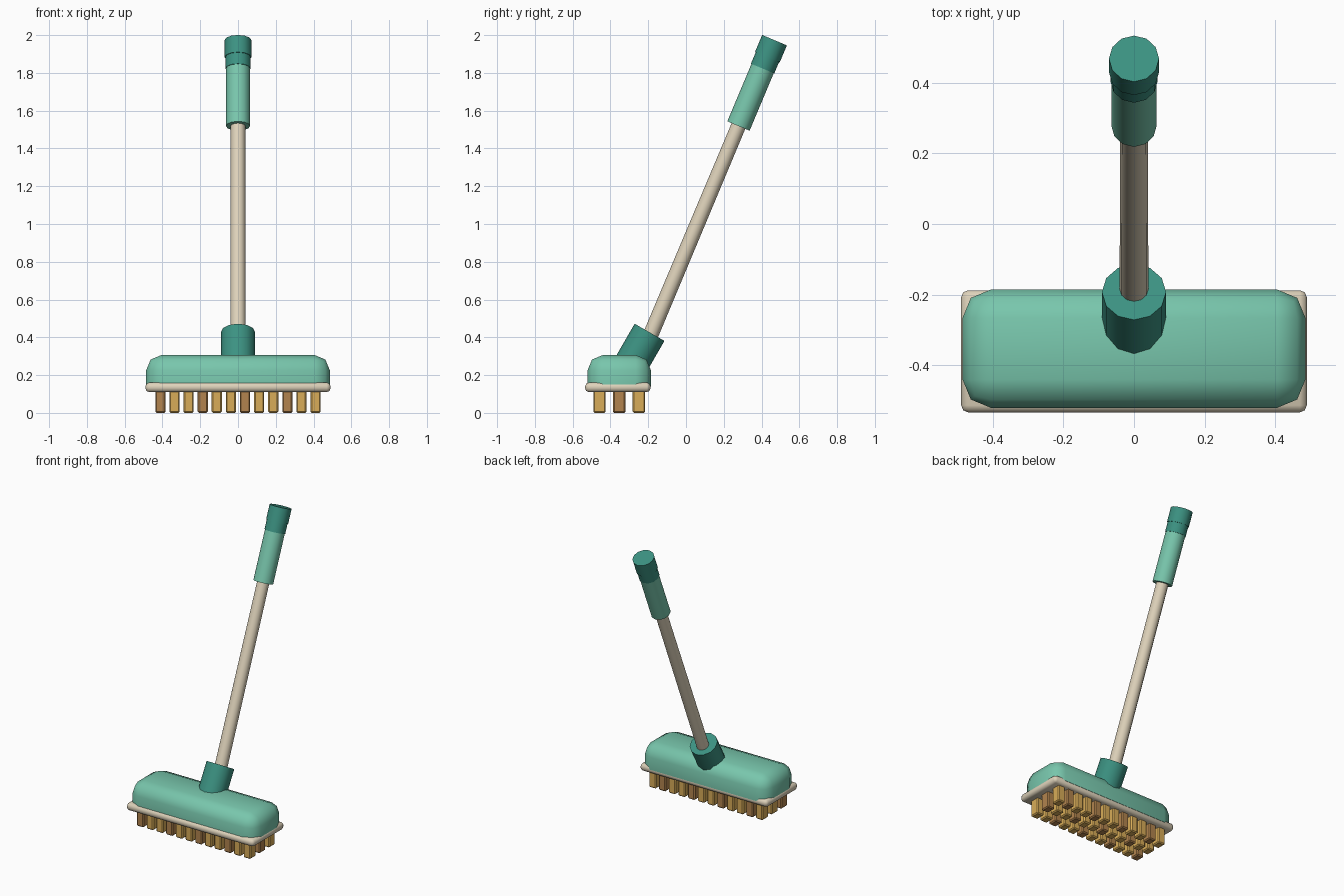
import bpy, bmesh, math
from mathutils import Vector, Matrix

if "Cube" in bpy.data.objects:
    bpy.data.objects.remove(bpy.data.objects["Cube"])


def material(name, rgb):
    lin = [((c / 255 + 0.055) / 1.055) ** 2.4 for c in rgb]
    m = bpy.data.materials.new(name)
    m.diffuse_color = (*lin, 1)
    m.use_nodes = True
    m.node_tree.nodes["Principled BSDF"].inputs["Base Color"].default_value = m.diffuse_color
    return m


MINT = material("mint green", (120, 198, 172))
TEAL = material("dark teal", (60, 146, 130))
CREAM = material("cream", (222, 210, 186))
GOLD = material("golden bristle", (216, 172, 88))
BROWN = material("brown bristle", (178, 132, 78))


def finish(name, bm, mat, angle):
    bmesh.ops.recalc_face_normals(bm, faces=bm.faces)
    me = bpy.data.meshes.new(name)
    bm.to_mesh(me)
    bm.free()
    ob = bpy.data.objects.new(name, me)
    bpy.context.collection.objects.link(ob)
    me.materials.append(mat)
    bpy.ops.object.select_all(action='DESELECT')
    ob.select_set(True)
    bpy.context.view_layer.objects.active = ob
    bpy.ops.object.shade_smooth_by_angle(angle=math.radians(angle))
    return ob


def add_box(bm, lo, hi, bevel, segments, keep=lambda e: True):
    """Box between two corners; edges passing keep() are rounded."""
    lo, hi = Vector(lo), Vector(hi)
    mat = Matrix.Translation((lo + hi) / 2) @ Matrix.Diagonal((*(hi - lo), 1))
    verts = bmesh.ops.create_cube(bm, size=1, matrix=mat)["verts"]
    edges = {e for v in verts for e in v.link_edges if keep(e)}
    bmesh.ops.bevel(bm, geom=list(edges), offset=bevel, segments=segments,
                    profile=0.5, affect='EDGES')


def lathe(name, origin, tilt, profile, mat, sides=12):
    """Closed turned solid; profile is (distance along axis, radius)."""
    bm = bmesh.new()
    frame = Matrix.Translation(origin) @ Matrix.Rotation(-math.radians(tilt), 4, 'X')
    rings = []
    for s, r in profile:
        rings.append([bm.verts.new(frame @ Vector((r * math.cos(a), r * math.sin(a), s)))
                      for a in (2 * math.pi * i / sides for i in range(sides))])
    for a, b in zip(rings, rings[1:]):
        for i in range(sides):
            j = (i + 1) % sides
            bm.faces.new((a[i], a[j], b[j], b[i]))
    bm.faces.new(rings[0])
    bm.faces.new(rings[-1])
    return finish(name, bm, mat, 35)


# Brush head: rounded shell, flat underneath
bm = bmesh.new()
add_box(bm, (-0.486, -0.521, 0.14), (0.486, -0.186, 0.306), 0.08, 2,
        lambda e: any(v.co.z > 0.2 for v in e.verts))
finish("brush_head", bm, MINT, 60)

# Rim plate under the head
bm = bmesh.new()
add_box(bm, (-0.49, -0.534, 0.11), (0.49, -0.188, 0.161), 0.02, 2)
finish("rim_plate", bm, CREAM, 60)

# Bristle tufts: three rows of twelve, every third one brown
for row in range(3):
    for col in range(12):
        x, y = -0.411 + col * 0.0747, -0.458 + row * 0.1045
        bm = bmesh.new()
        add_box(bm, (x - 0.027, y - 0.033, 0), (x + 0.027, y + 0.033, 0.125), 0.007, 1)
        finish(f"bristle_tuft_{row}_{col}", bm, BROWN if (row + col) % 3 == 0 else GOLD, 30)

# Socket joining head and handle
lathe("socket", (0, -0.193, 0.4265), 30, [(-0.23, 0.091), (0, 0.091)], TEAL)

# Handle parts share one leaning axis
BASE, LEAN = (0, -0.18, 0.43), 22.8
lathe("shaft", BASE, LEAN, [(-0.12, 0.041), (1.3, 0.039)], CREAM)
lathe("grip", BASE, LEAN, [(1.181, 0.064), (1.53, 0.064)], MINT)
lathe("end_cap", BASE, LEAN,
      [(1.511, 0.067), (1.576, 0.067), (1.576, 0.071), (1.674, 0.071)], TEAL)
